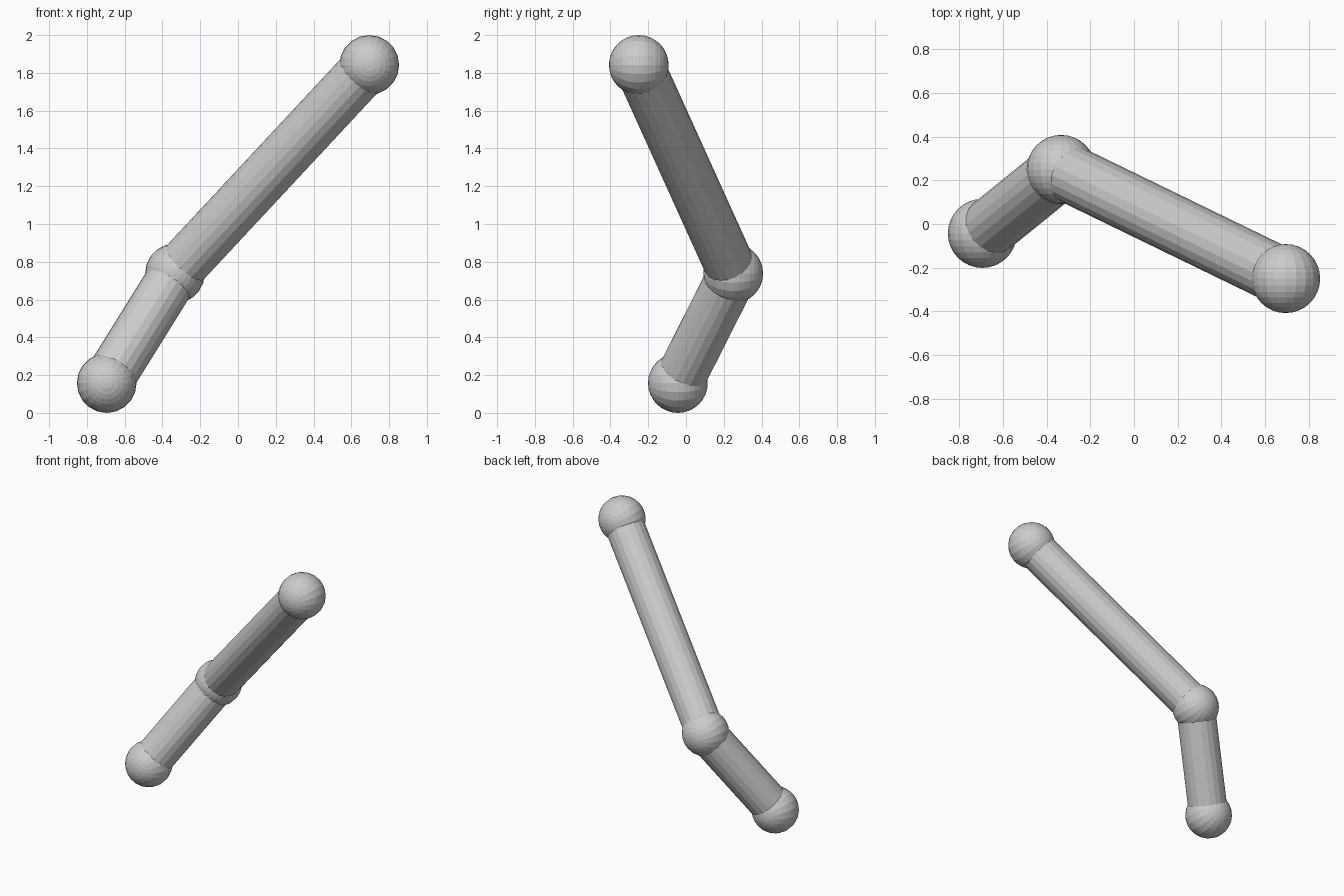
import bpy
from math import pi
from mathutils import Vector

if "Cube" in bpy.data.objects:
    bpy.data.objects.remove(bpy.data.objects["Cube"])

BALL_R, ROD_R, SIDES = 0.158, 0.133, 20

# Joint centres along the bent arm
joints = {
    "lower": Vector((-0.695, -0.043, 0.158)),
    "middle": Vector((-0.334, 0.25, 0.738)),
    "upper": Vector((0.695, -0.25, 1.842)),
}


def ball(name, centre):
    # Sphere poles point front and back
    bpy.ops.mesh.primitive_uv_sphere_add(segments=SIDES, ring_count=16,
                                         radius=BALL_R, location=centre,
                                         rotation=(pi / 2, 0, 0))
    bpy.context.object.name = name


def rod(name, a, b):
    d = b - a
    bpy.ops.mesh.primitive_cylinder_add(vertices=SIDES, radius=ROD_R,
                                        depth=d.length, location=(a + b) / 2,
                                        rotation=d.to_track_quat('Z', 'Y').to_euler())
    bpy.context.object.name = name


# Three ball joints
for key, centre in joints.items():
    ball(key + "_ball", centre)

# Two connecting rods
rod("short_rod", joints["lower"], joints["middle"])
rod("long_rod", joints["middle"], joints["upper"])
